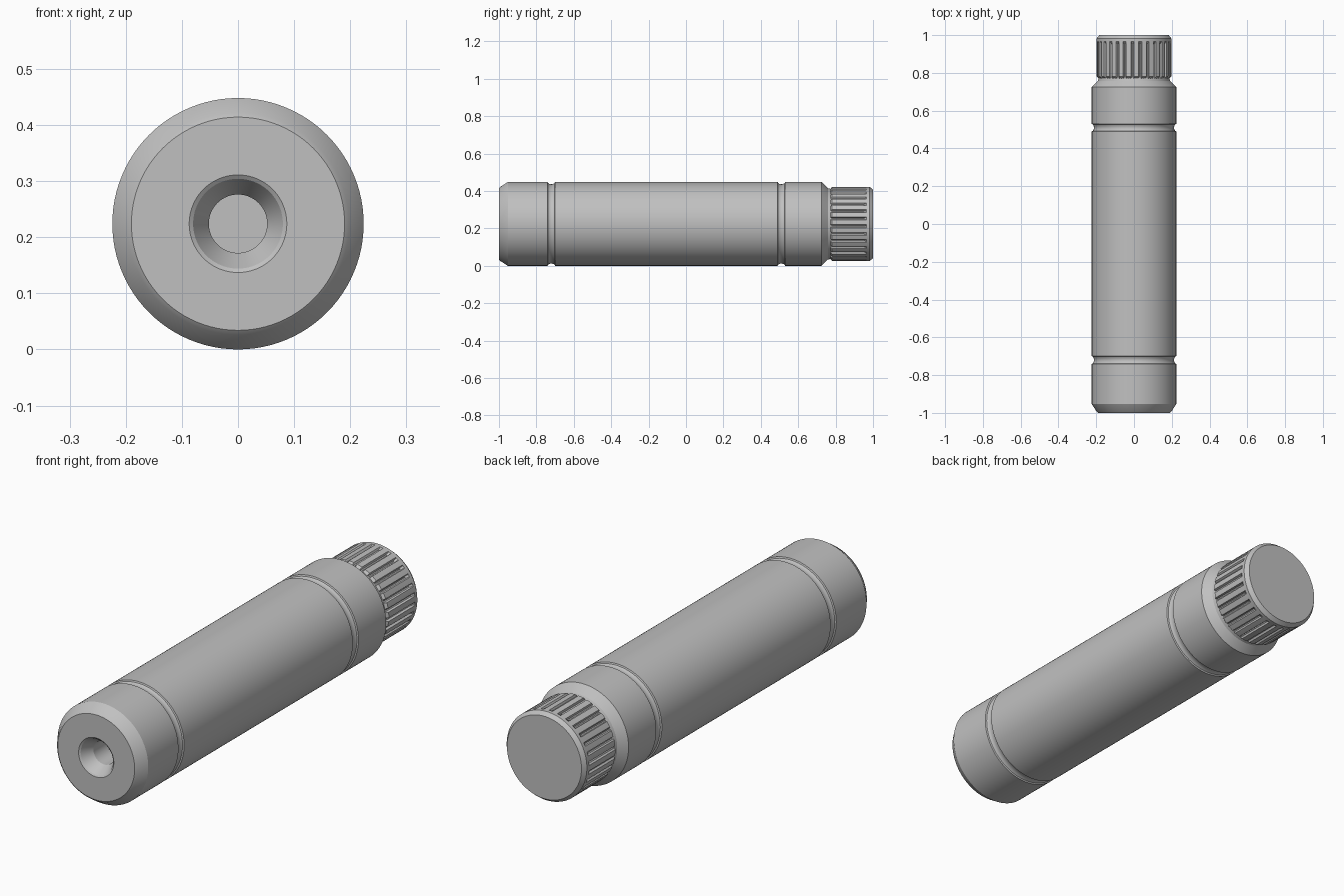
import bpy, bmesh, math

cube = bpy.data.objects.get("Cube")
if cube:
    bpy.data.objects.remove(cube, do_unlink=True)

R = 0.224          # shank radius, also the height of the axis
RIBS = 30          # ribs around the head

steel = bpy.data.materials.new("steel_grey")
steel.use_nodes = True
grey = (0.53, 0.53, 0.53, 1)
steel.diffuse_color = grey
steel.node_tree.nodes["Principled BSDF"].inputs["Base Color"].default_value = grey


def lathe(name, profile, angles):
    """Spin (y, radius, flute depth) rows round the y axis and cap both ends.
    angles holds (angle, in_flute) pairs."""
    bm = bmesh.new()
    rings = []
    for y, r, depth in profile:
        ring = []
        for a, in_flute in angles:
            rad = r - depth * in_flute
            ring.append(bm.verts.new((rad * math.sin(a), y, R + rad * math.cos(a))))
        rings.append(ring)
    n = len(angles)
    for lo, hi in zip(rings, rings[1:]):
        for i in range(n):
            j = (i + 1) % n
            bm.faces.new((lo[i], lo[j], hi[j], hi[i]))
    bm.faces.new(rings[0])
    bm.faces.new(rings[-1])
    bmesh.ops.recalc_face_normals(bm, faces=bm.faces)
    mesh = bpy.data.meshes.new(name)
    bm.to_mesh(mesh)
    bm.free()
    mesh.materials.append(steel)
    ob = bpy.data.objects.new(name, mesh)
    bpy.context.collection.objects.link(ob)
    bpy.ops.object.select_all(action='DESELECT')
    ob.select_set(True)
    bpy.context.view_layer.objects.active = ob
    bpy.ops.object.shade_smooth_by_angle(angle=math.radians(25))
    return ob


def ring_groove(y, half=0.02, depth=0.012, steps=6):
    """Shallow rounded groove round the shank."""
    return [(y - half * math.cos(math.pi * i / steps),
             R - depth * math.sin(math.pi * i / steps), 0) for i in range(steps + 1)]


# Shank: centre hole, chamfered front, two ring grooves, tapered shoulder, neck
hole = [(-0.85, 0.052, 0), (-0.945, 0.052, 0), (-0.995, 0.08, 0), (-1, 0.087, 0)]
front = [(-1, 0.19, 0), (-0.993, 0.198, 0), (-0.953, R, 0)]
shoulder = [(0.725, R, 0), (0.758, 0.191, 0), (0.775, 0.187, 0)]
round_angles = [(math.tau * i / 96, 0) for i in range(96)]
lathe("shank", hole + front + ring_groove(-0.72) + ring_groove(0.51) + shoulder,
      round_angles)

# Ribbed head: flutes cut between wide ribs, plain chamfered rim
rib_angles = []
for k in range(RIBS):
    for part, in_flute in ((0, 0), (0.3, 0), (0.6, 0), (0.68, 0.8), (0.8, 1), (0.92, 0.8)):
        rib_angles.append((math.tau * (k + part) / RIBS, in_flute))
lathe("ribbed_head",
      [(0.77, 0.186, 0), (0.781, 0.198, 0.012), (0.952, 0.198, 0.012),
       (0.966, 0.198, 0), (0.982, 0.198, 0), (1, 0.184, 0)],
      rib_angles)
